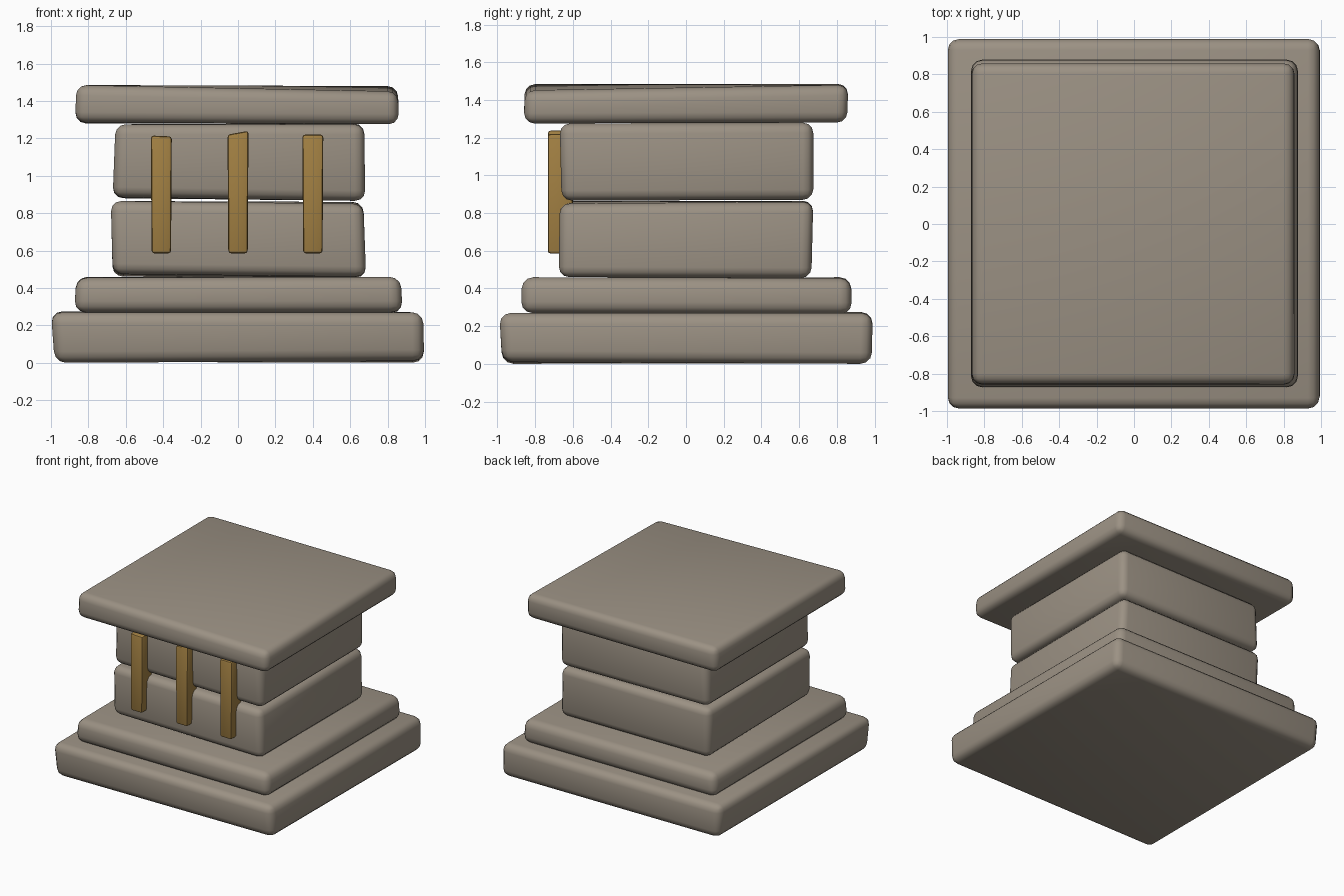
import bpy

if "Cube" in bpy.data.objects:
    bpy.data.objects.remove(bpy.data.objects["Cube"])

def material(name, rgb):
    m = bpy.data.materials.new(name)
    m.diffuse_color = (*rgb, 1)
    m.use_nodes = True
    m.node_tree.nodes["Principled BSDF"].inputs["Base Color"].default_value = m.diffuse_color
    return m

stone = material("warm grey stone", (0.33, 0.285, 0.23))
gold = material("aged gold", (0.36, 0.215, 0.055))

FACES = [(3, 2, 1, 0), (4, 5, 6, 7), (0, 1, 5, 4), (1, 2, 6, 5), (2, 3, 7, 6), (3, 0, 4, 7)]

def block(name, mat, bottom, top, z0, z1, bevel, segments):
    """Slightly crooked box: rects are x0, x1, y0, y1; heights go front left,
    front right, back right, back left."""
    verts = []
    for (x0, x1, y0, y1), z in ((bottom, z0), (top, z1)):
        verts += [(x0, y0, z[0]), (x1, y0, z[1]), (x1, y1, z[2]), (x0, y1, z[3])]
    me = bpy.data.meshes.new(name)
    me.from_pydata(verts, [], FACES)
    me.materials.append(mat)
    ob = bpy.data.objects.new(name, me)
    bpy.context.collection.objects.link(ob)
    b = ob.modifiers.new("rounded edges", 'BEVEL')
    b.width, b.segments, b.limit_method = bevel, segments, 'NONE'
    bpy.context.view_layer.objects.active = ob
    ob.select_set(True)
    bpy.ops.object.modifier_apply(modifier=b.name)
    bpy.ops.object.shade_smooth_by_angle(angle=0.7)
    ob.select_set(False)
    return ob

# stepped base
block("base_slab", stone, (-0.98, 0.995, -0.975, 0.985), (-1.0, 0.99, -0.99, 0.99),
      (0.0, 0.01, 0.0, 0.005), (0.27, 0.27, 0.27, 0.275), 0.06, 3)
block("base_step", stone, (-0.875, 0.88, -0.875, 0.88), (-0.865, 0.87, -0.87, 0.875),
      (0.27, 0.27, 0.265, 0.27), (0.455, 0.46, 0.455, 0.46), 0.06, 3)

# two stacked body blocks
block("lower_body", stone, (-0.67, 0.685, -0.675, 0.665), (-0.68, 0.67, -0.67, 0.675),
      (0.475, 0.46, 0.455, 0.46), (0.865, 0.85, 0.86, 0.865), 0.055, 3)
block("upper_body", stone, (-0.67, 0.68, -0.66, 0.675), (-0.655, 0.675, -0.67, 0.675),
      (0.885, 0.865, 0.87, 0.88), (1.275, 1.275, 1.28, 1.275), 0.055, 3)

# cap slab, dipping at its front right corner
block("cap_slab", stone, (-0.87, 0.86, -0.86, 0.855), (-0.865, 0.855, -0.855, 0.86),
      (1.285, 1.275, 1.28, 1.28), (1.485, 1.45, 1.48, 1.485), 0.055, 3)

# gold bars on the front
for i, (x, left, right) in enumerate([(-0.41, 1.215, 1.21), (0.0, 1.22, 1.24), (0.40, 1.22, 1.22)]):
    block(f"front_bar_{i + 1}", gold, (x - 0.052, x + 0.052, -0.733, -0.60),
          (x - 0.056, x + 0.056, -0.733, -0.60),
          (0.585, 0.585, 0.585, 0.585), (left, right, right, left), 0.015, 2)
